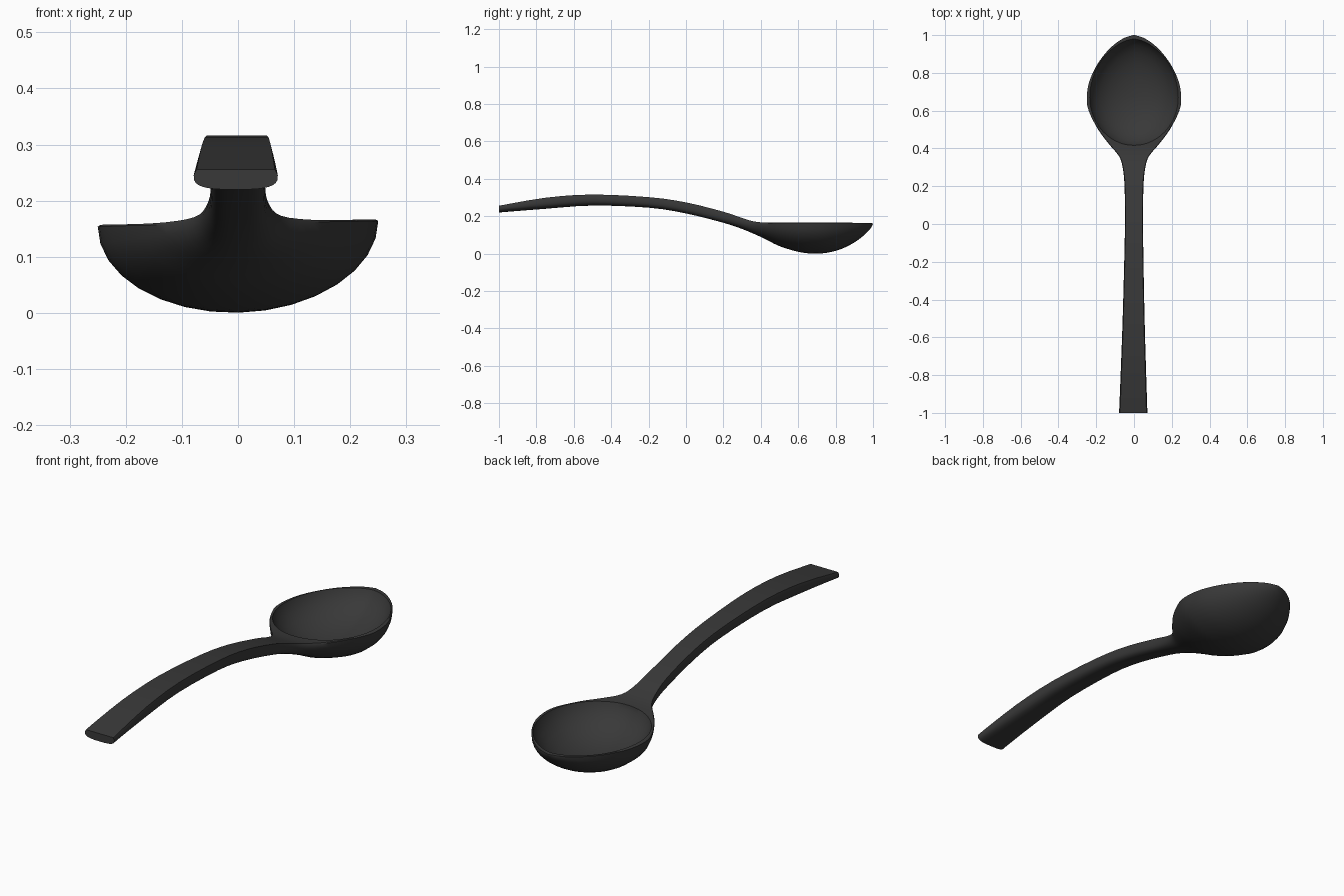
import bpy
import bmesh
import math
from mathutils import Vector

cube = bpy.data.objects.get("Cube")
if cube:
    bpy.data.objects.remove(cube, do_unlink=True)

# One dark plastic for the whole spoon
plastic = bpy.data.materials.new("dark grey plastic")
plastic.use_nodes = True
colour = (0.04, 0.04, 0.04, 1)
plastic.diffuse_color = colour
plastic.node_tree.nodes["Principled BSDF"].inputs["Base Color"].default_value = colour


def catmull(a, b, c, d, t):
    """Smooth point between b and c."""
    return 0.5 * (2 * b + (c - a) * t + (2 * a - 5 * b + 4 * c - d) * t * t
                  + (3 * b - a - 3 * c + d) * t ** 3)


def smooth_rows(rows, steps):
    """Refine a list of stations with a spline through them."""
    pts = [Vector(r) for r in rows]
    pts = [pts[0]] + pts + [pts[-1]]
    out = []
    for i in range(1, len(pts) - 2):
        for s in range(steps):
            out.append(catmull(*pts[i - 1:i + 3], s / steps))
    return out + [pts[-1]]


def skin(name, rings):
    """Join closed rings of points into a capped solid."""
    bm = bmesh.new()
    loops = [[bm.verts.new(p) for p in ring] for ring in rings]
    n = len(loops[0])
    for low, high in zip(loops, loops[1:]):
        for i in range(n):
            j = (i + 1) % n
            bm.faces.new((low[i], low[j], high[j], high[i]))
    bm.faces.new(loops[0])
    bm.faces.new(loops[-1])
    bmesh.ops.recalc_face_normals(bm, faces=bm.faces)
    mesh = bpy.data.meshes.new(name)
    bm.to_mesh(mesh)
    bm.free()
    mesh.materials.append(plastic)
    obj = bpy.data.objects.new(name, mesh)
    bpy.context.collection.objects.link(obj)
    return obj


def section(y, width, top, bottom, arc=16):
    """Flat top with a rounded belly: boxy on the handle, elliptic on the bowl."""
    t = min(max((y - 0.15) / 0.35, 0), 1)
    bowl = t * t * (3 - 2 * t)
    power = 0.65 + 0.35 * bowl
    shoulder = (top - bottom) * (0.3 - 0.28 * bowl)
    shift = 0.004 * min(y, 0)
    profile = [(0.93 + 0.05 * bowl, top)]
    for i in range(arc + 1):
        a = math.pi * i / arc
        c, s = math.cos(a), max(math.sin(a), 0)
        profile.append((math.copysign(abs(c) ** power, c),
                        top - shoulder - (top - shoulder - bottom) * s ** power))
    profile.append((-profile[0][0], top))
    return [(x * width + shift, y, z + 0.02 * x * width * bowl) for x, z in profile]


# Handle and bowl in one loft: y, half width, top height, bottom height
stations = [
    (-1, .075, .256, .22), (-.75, .066, .299, .24), (-.5, .058, .316, .257),
    (-.2, .051, .302, .246), (0, .048, .274, .215), (.2, .05, .224, .165),
    (.3, .06, .19, .132), (.36, .08, .172, .107), (.42, .13, .164, .08),
    (.5, .19, .162, .04), (.6, .24, .162, .01), (.67, .25, .162, .001),
    (.75, .238, .162, .004), (.83, .203, .162, .025), (.9, .155, .162, .06),
    (.95, .105, .162, .097), (.985, .052, .162, .132), (1, .004, .162, .158),
]
spoon = skin("spoon", [section(*row) for row in smooth_rows(stations, 3)])


def egg(scale, z, count=56):
    """Egg outline of the bowl, pointed towards the tip."""
    ring = []
    for i in range(count):
        a = 2 * math.pi * i / count
        c, s = math.cos(a), math.sin(a)
        reach, power = (0.33, 1.2) if c > 0 else (0.27, 1)
        x = 0.25 * scale * math.copysign(abs(s) ** power, s)
        ring.append((x, 0.67 + reach * scale * c, z + 0.02 * x))
    return ring


# Hollow of the bowl: steep wall under the rim, then a shallow dish
dish = [(.94, .25), (.94, .164), (.915, .145), (.84, .114), (.72, .084),
        (.55, .058), (.35, .04), (.15, .032), (.01, .03)]
hollow = skin("bowl_hollow_cutter", [egg(s, z) for s, z in dish])

cut = spoon.modifiers.new("hollow", 'BOOLEAN')
cut.operation = 'DIFFERENCE'
cut.solver = 'EXACT'
cut.object = hollow
bpy.ops.object.select_all(action='DESELECT')
spoon.select_set(True)
bpy.context.view_layer.objects.active = spoon
bpy.ops.object.modifier_apply(modifier=cut.name)
bpy.data.objects.remove(hollow, do_unlink=True)
bpy.ops.object.shade_smooth_by_angle(angle=math.radians(35))
